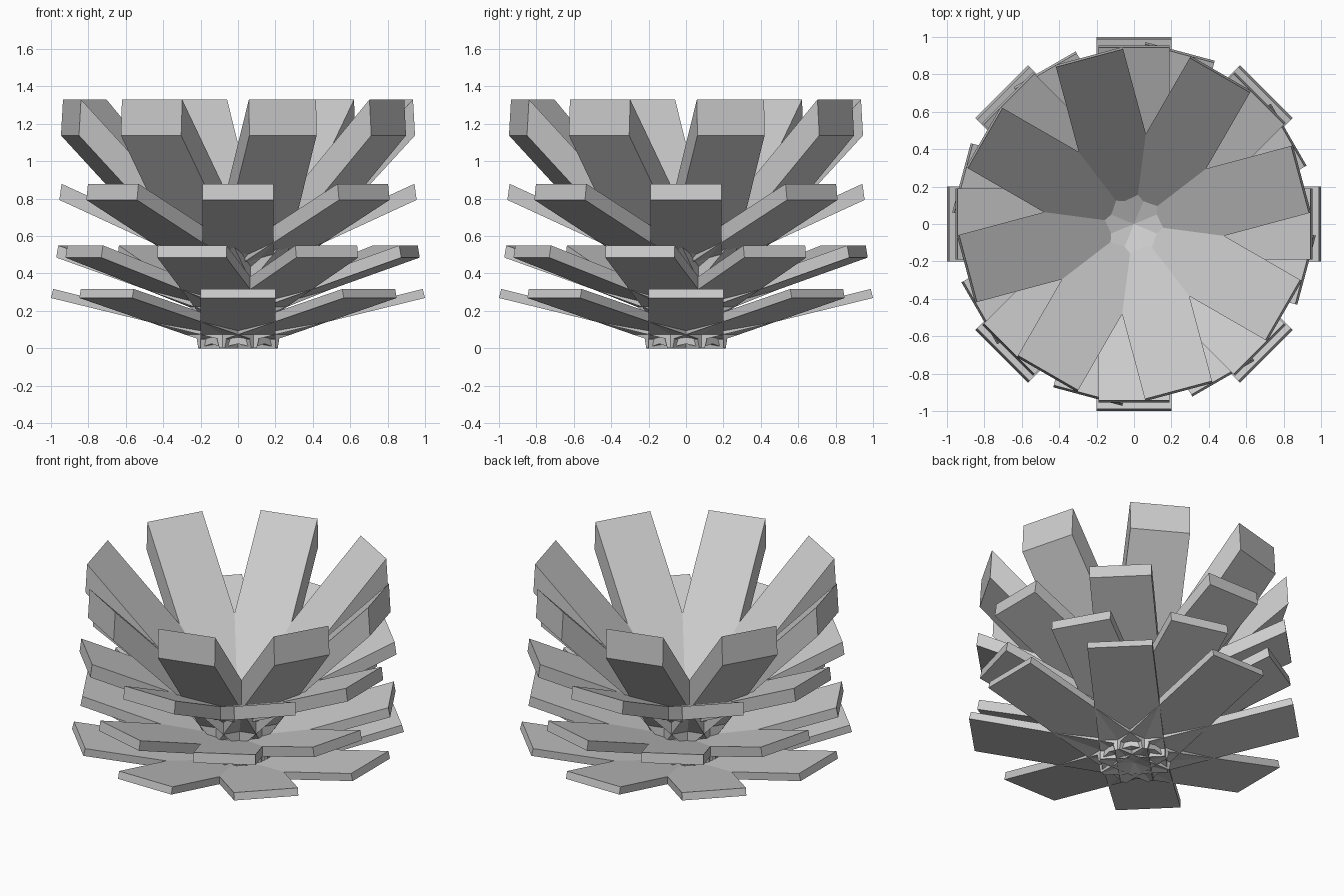
import bpy, bmesh
from math import radians
from mathutils import Matrix

if "Cube" in bpy.data.objects:
    bpy.data.objects.remove(bpy.data.objects["Cube"])

# Side profile of one petal (radius, height): a tilted slab running just past the centre
PROFILE = [(-0.10, 0.0), (1.0, 0.269), (0.988, 0.317), (-0.112, 0.048)]
HALF_WIDTH = 0.2


def add_petal(bm, matrix):
    left = [bm.verts.new(matrix @ Matrix.Translation((r, HALF_WIDTH, z)).translation) for r, z in PROFILE]
    right = [bm.verts.new(matrix @ Matrix.Translation((r, -HALF_WIDTH, z)).translation) for r, z in PROFILE]
    bm.faces.new(left)
    bm.faces.new(right[::-1])
    for i in range(4):
        j = (i + 1) % 4
        bm.faces.new((left[j], left[i], right[i], right[j]))


def petal_ring(name, base, spread, stretch, turn):
    bm = bmesh.new()
    for i in range(8):
        add_petal(bm, Matrix.Translation((0, 0, base))
                  @ Matrix.Rotation(radians(turn + 45 * i), 4, 'Z')
                  @ Matrix.Diagonal((spread, spread, stretch, 1)))
    bmesh.ops.recalc_face_normals(bm, faces=bm.faces)
    mesh = bpy.data.meshes.new(name)
    bm.to_mesh(mesh)
    bm.free()
    bpy.context.collection.objects.link(bpy.data.objects.new(name, mesh))


# Four rings of eight petals, steeper towards the top
petal_ring("bottom_petals", 0.0, 1.0, 1.0, 0)
petal_ring("lower_petals", 0.122, 0.955, 1.35, 30)
petal_ring("upper_petals", 0.309, 0.955, 1.8, 0)
petal_ring("top_petals", 0.062, 0.93, 4.0, 15)
